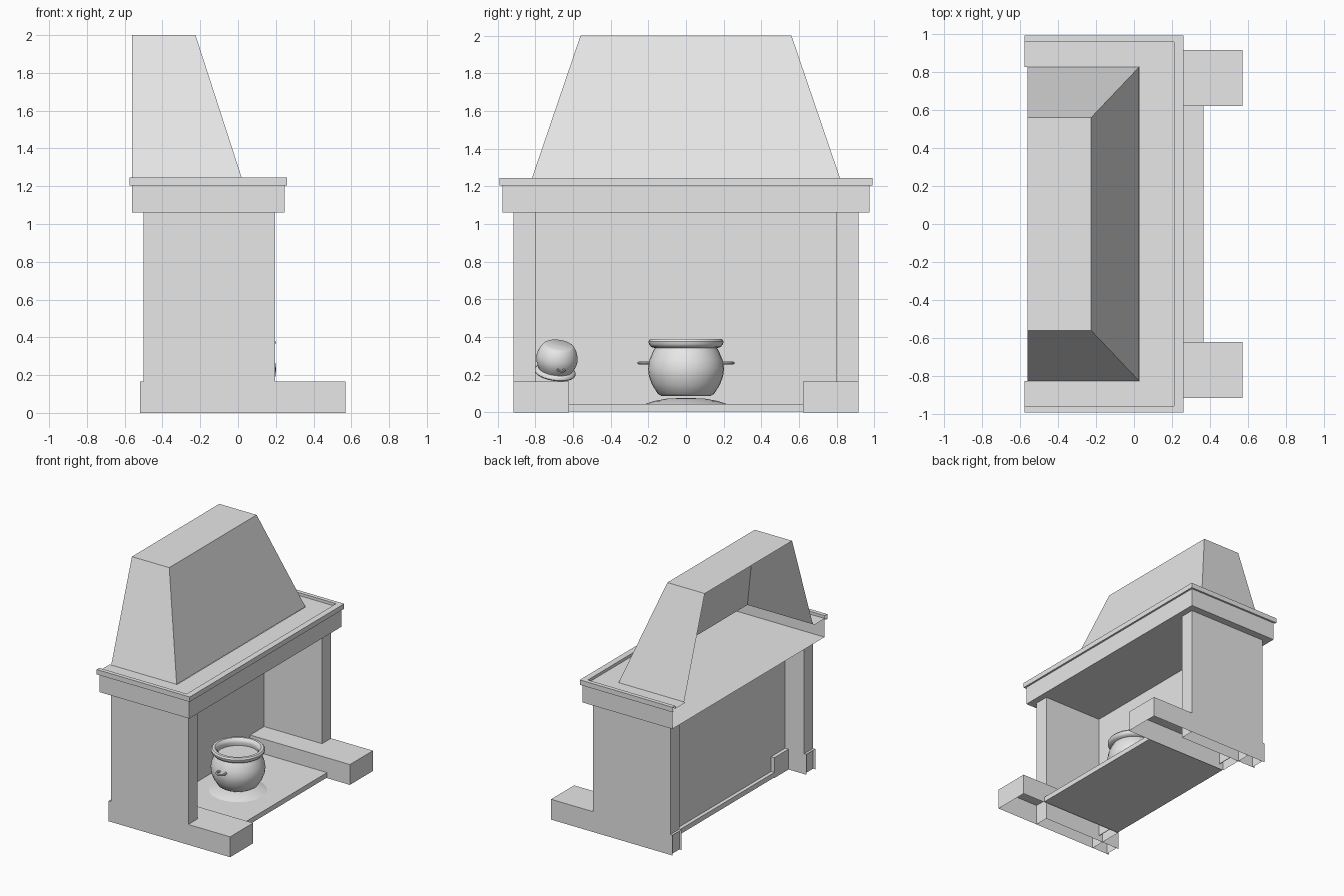
import bpy, bmesh, math
from mathutils import Vector, Matrix

cube = bpy.data.objects.get("Cube")
if cube:
    bpy.data.objects.remove(cube, do_unlink=True)

stone = bpy.data.materials.new("stone_grey")
stone.use_nodes = True
GREY = (0.8, 0.8, 0.8, 1)
stone.diffuse_color = GREY
stone.node_tree.nodes["Principled BSDF"].inputs["Base Color"].default_value = GREY

DIRS = {"back": (-1, 0, 0), "bottom": (0, 0, -1), "top": (0, 0, 1)}


def finish(name, bm, smooth=False):
    mesh = bpy.data.meshes.new(name)
    bm.to_mesh(mesh)
    bm.free()
    mesh.materials.append(stone)
    ob = bpy.data.objects.new(name, mesh)
    bpy.context.collection.objects.link(ob)
    if smooth:
        bpy.ops.object.select_all(action="DESELECT")
        ob.select_set(True)
        bpy.context.view_layer.objects.active = ob
        bpy.ops.object.shade_smooth_by_angle(angle=math.radians(40))
    return ob


def box(name, x, y, z, omit=()):
    """Box between limits; the sides named in omit are left open."""
    bm = bmesh.new()
    bmesh.ops.create_cube(bm, size=1)
    for v in bm.verts:
        v.co = [lim[c > 0] for lim, c in zip((x, y, z), v.co)]
    bm.normal_update()
    gone = [f for f in bm.faces
            if any(f.normal.dot(Vector(DIRS[o])) > 0.9 for o in omit)]
    bmesh.ops.delete(bm, geom=gone, context="FACES")
    return finish(name, bm)


def lathe(bm, profile, steps=32):
    verts = [bm.verts.new((r, 0, z)) for r, z in profile]
    edges = [bm.edges.new(p) for p in zip(verts, verts[1:])]
    bmesh.ops.spin(bm, geom=verts + edges, cent=(0, 0, 0), axis=(0, 0, 1),
                   angle=math.tau, steps=steps)
    bmesh.ops.remove_doubles(bm, verts=bm.verts, dist=0.0005)
    bmesh.ops.recalc_face_normals(bm, faces=bm.faces)


def ring(bm, centre, major, minor, n=16, m=8):
    """Horizontal carrying ring."""
    grid = []
    for i in range(n):
        a = math.tau * i / n
        row = []
        for j in range(m):
            b = math.tau * j / m
            r = major + minor * math.cos(b)
            row.append(bm.verts.new(Vector(centre) + Vector(
                (r * math.cos(a), r * math.sin(a), minor * math.sin(b)))))
        grid.append(row)
    for i in range(n):
        k = (i + 1) % n
        for j in range(m):
            l = (j + 1) % m
            bm.faces.new((grid[i][j], grid[k][j], grid[k][l], grid[i][l]))


def pot(name):
    """Round cauldron with rolled lip, contents and two rings; base at z = 0."""
    bm = bmesh.new()
    lathe(bm, [(0, 0), (.13, 0), (.15, .012), (.18, .06), (.197, .105),
               (.202, .145), (.195, .19), (.178, .23), (.165, .255),
               (.185, .26), (.197, .275), (.199, .29), (.19, .302),
               (.17, .303), (.155, .29), (.15, .27), (.155, .245), (0, .245)])
    for s in (-1, 1):
        ring(bm, (0, s * .215, .175), .035, .008)
    return finish(name, bm, smooth=True)


# Columns and their hollow feet
for side, s in (("right", -1), ("left", 1)):
    span = lambda a, b: sorted((s * a, s * b))
    box(side + "_column", (-.5, .195), span(.8, .915), (0, 1.06), ("bottom", "top"))
    box(side + "_foot", (-.36, .57), span(.62, .915), (0, .165), ("bottom",))
    box(side + "_rear_foot", (-.52, -.36), span(.8, .915), (0, .165), ("bottom", "back"))

# Firebox
box("back_wall", (-.33, -.325), (-.8, .8), (.045, 1.06))
box("hearth_slab", (-.36, .365), (-.62, .62), (.005, .045))

# Mantel: hollow, open at the rear
box("mantel", (-.56, .245), (-.975, .975), (1.06, 1.205), ("top", "back"))


def u_outline(x0, x1, half):
    return [(x0, -half), (x1, -half), (x1, half), (x0, half)]


def bridge(bm, a, b):
    for i in range(3):
        bm.faces.new((a[i], a[i + 1], b[i + 1], b[i]))


# Three-sided cornice and recessed top, swept through U-shaped outlines
bm = bmesh.new()
rings = [[bm.verts.new((px, py, z)) for px, py in u_outline(-.575, x1, half)]
         for x1, half, z in ((.245, .975, 1.205), (.26, .99, 1.205),
                             (.26, .99, 1.245), (.21, .957, 1.245),
                             (.21, .957, 1.222), (.03, .825, 1.222))]
for a, b in zip(rings, rings[1:]):
    bridge(bm, a, b)
bmesh.ops.recalc_face_normals(bm, faces=bm.faces)
finish("mantel_cornice", bm)

# Tapered hood, open behind and below
bm = bmesh.new()
low = [bm.verts.new((x, y, 1.222)) for x, y in u_outline(-.56, .027, .825)]
high = [bm.verts.new((x, y, 2)) for x, y in u_outline(-.56, -.225, .56)]
bridge(bm, low, high)
bm.faces.new(high)
finish("hood", bm)

# Ash mound
bm = bmesh.new()
lathe(bm, [(.215, .045), (.17, .06), (.1, .073), (0, .077)])
finish("ash_mound", bm, smooth=True)

# Large pot, and a small one overturned on the right foot
pot("large_pot").location = (0, 0, .087)
small = pot("small_pot")
turn = (Matrix.Rotation(math.radians(-8), 4, "X")
        @ Matrix.Rotation(math.radians(22), 4, "Y")
        @ Matrix.Rotation(math.pi, 4, "X")
        @ Matrix.Rotation(math.radians(75), 4, "Z"))
small.matrix_world = (Matrix.Translation((-.08, -.685, .285)) @ turn
                      @ Matrix.Scale(.55, 4) @ Matrix.Translation((0, 0, -.145)))
